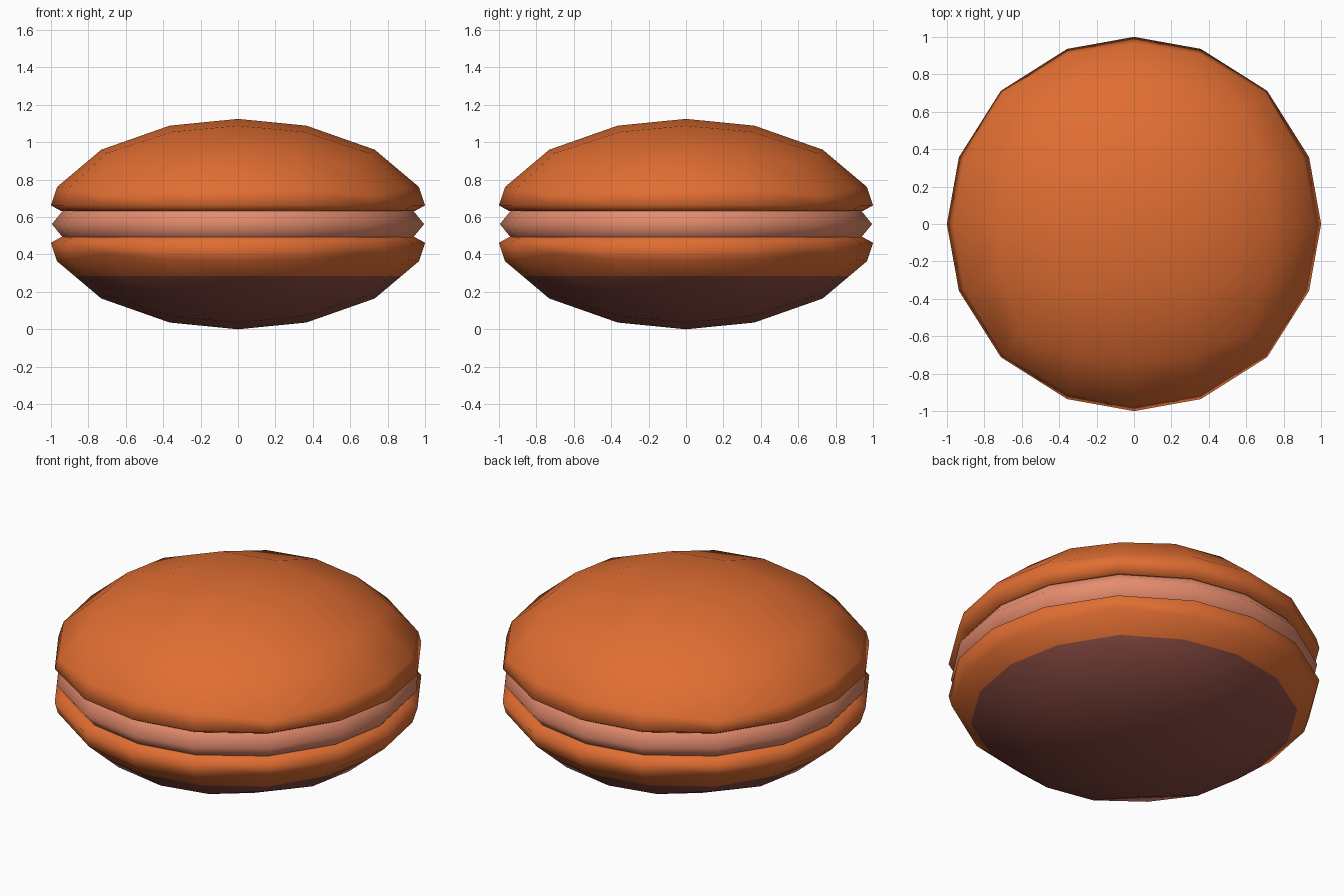
import bpy, bmesh, math

if "Cube" in bpy.data.objects:
    bpy.data.objects.remove(bpy.data.objects["Cube"])

R, H, C = 1.034, 0.5625, 0.5625      # shell radius, half height, middle height
RIM, LIP, LIP_R = 0.1, 0.07, 0.945   # rim and lip distance from the middle, lip radius
DARK_Z = 0.285                       # top of the dark underside


def material(name, color):
    m = bpy.data.materials.new(name)
    m.diffuse_color = (*color, 1)
    m.use_nodes = True
    m.node_tree.nodes["Principled BSDF"].inputs["Base Color"].default_value = m.diffuse_color
    return m


orange = material("orange biscuit", (0.75, 0.155, 0.032))
brown = material("dark brown base", (0.27, 0.074, 0.058))
pink = material("salmon filling", (0.78, 0.26, 0.155))


def finish(bm, name, mats):
    # smooth everything except the hidden flat caps
    bmesh.ops.recalc_face_normals(bm, faces=bm.faces[:])
    for f in bm.faces:
        f.smooth = len(f.verts) < 12
        if not f.smooth:
            for e in f.edges:
                e.smooth = False
    me = bpy.data.meshes.new(name)
    bm.to_mesh(me)
    bm.free()
    for m in mats:
        me.materials.append(m)
    ob = bpy.data.objects.new(name, me)
    bpy.context.collection.objects.link(ob)
    return ob


def spherify(a, b, c):
    # one coordinate of a cube point mapped onto the unit sphere
    return a * math.sqrt(max(0, 1 - b*b/2 - c*c/2 + b*b*c*c/3))


def biscuit(name, side):
    # half of a squashed quad sphere with an inward lip
    bm = bmesh.new()
    bmesh.ops.create_cube(bm, size=2)
    bmesh.ops.subdivide_edges(bm, edges=bm.edges[:], cuts=3, use_grid_fill=True)
    for v in bm.verts:
        x, y, z = v.co
        v.co = (R * spherify(x, y, z), R * spherify(y, x, z), H * spherify(z, x, y))
    bmesh.ops.bisect_plane(bm, geom=bm.verts[:] + bm.edges[:] + bm.faces[:],
                           plane_co=(0, 0, side * RIM), plane_no=(0, 0, side),
                           clear_inner=True)
    rim = [e for e in bm.edges if e.is_boundary]
    new = bmesh.ops.extrude_edge_only(bm, edges=rim)["geom"]
    for v in [g for g in new if isinstance(g, bmesh.types.BMVert)]:
        v.co.x *= LIP_R
        v.co.y *= LIP_R
        v.co.z = side * LIP
    bmesh.ops.contextual_create(bm, geom=[e for e in bm.edges if e.is_boundary])
    bmesh.ops.translate(bm, verts=bm.verts[:], vec=(0, 0, C))
    # cut the dark underside and colour it by height
    if side < 0:
        bmesh.ops.bisect_plane(bm, geom=bm.verts[:] + bm.edges[:] + bm.faces[:],
                               plane_co=(0, 0, DARK_Z), plane_no=(0, 0, 1))
    for f in bm.faces:
        f.material_index = int(f.calc_center_median().z < DARK_Z)
    finish(bm, name, [orange, brown] if side < 0 else [orange])


def filling():
    # sixteen-sided disc with a pointed edge
    bm = bmesh.new()
    angles = [math.radians(q * 90 + a) for q in range(4) for a in (0, 20.8, 45, 69.2)]
    rings = [[bm.verts.new((r * math.cos(a), r * math.sin(a), C + z)) for a in angles]
             for r, z in ((0.938, -LIP), (0.995, 0), (0.938, LIP))]
    for lo, hi in zip(rings, rings[1:]):
        for i in range(16):
            j = (i + 1) % 16
            bm.faces.new((lo[i], lo[j], hi[j], hi[i]))
    bm.faces.new(rings[0])
    bm.faces.new(rings[-1])
    finish(bm, "cream_filling", [pink])


biscuit("top_biscuit", 1)
biscuit("bottom_biscuit", -1)
filling()
